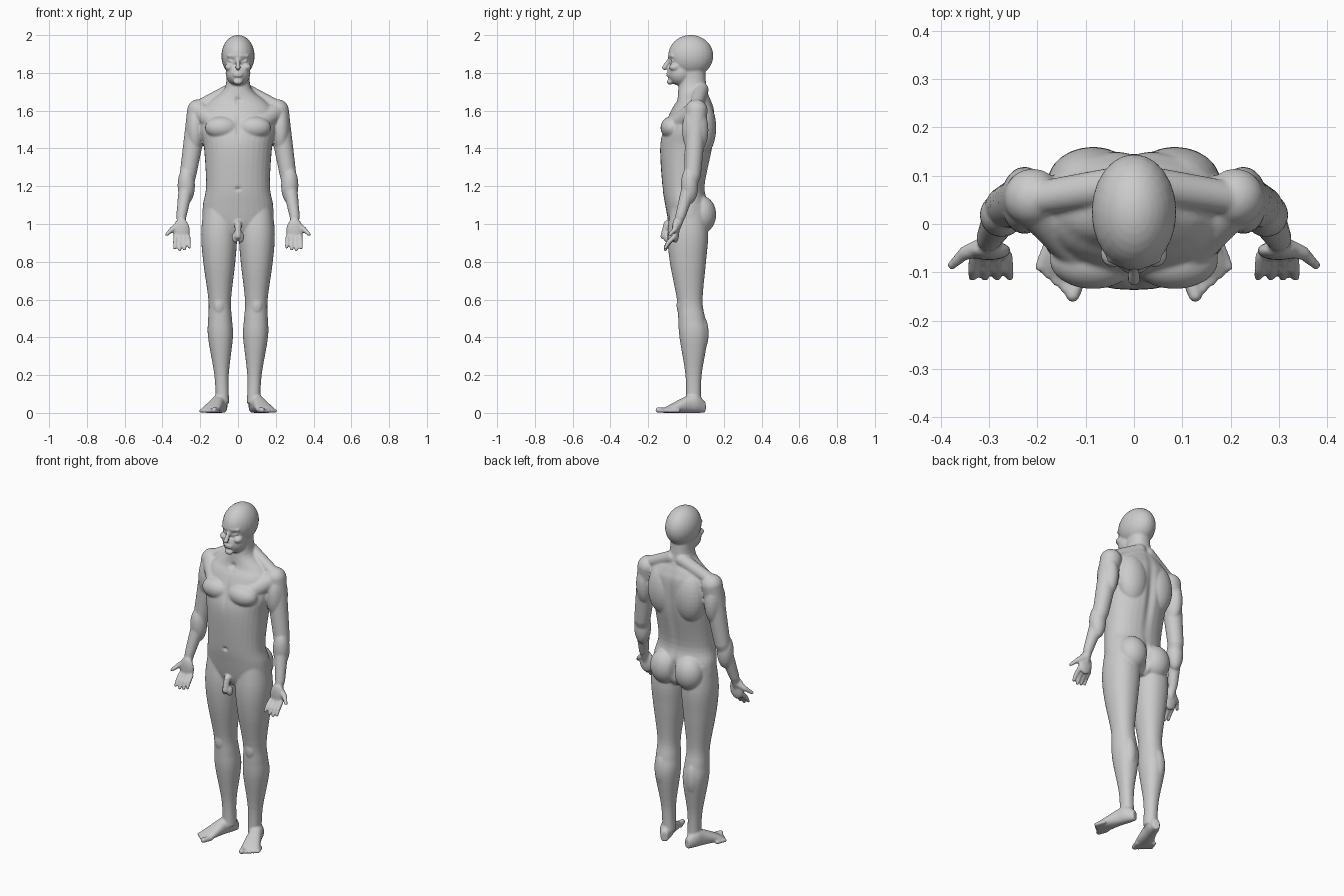
import bpy
import bmesh
from math import cos, sin, pi, exp, copysign, radians
from mathutils import Matrix, Vector

default_cube = bpy.data.objects.get("Cube")
if default_cube:
    bpy.data.objects.remove(default_cube, do_unlink=True)

bm = bmesh.new()


def catmull_rom(before, start, end, after, t):
    """Smooth value between start and end."""
    slope = end - before
    bend = 2 * before - 5 * start + 4 * end - after
    twist = 3 * (start - end) + after - before
    return start + t / 2 * (slope + t * (bend + t * twist))


def smooth_rows(rows, steps=5):
    """Fill in cross-sections between the given rows."""
    padded = [rows[0], *rows, rows[-1]]
    filled = []
    for group in zip(padded, padded[1:], padded[2:], padded[3:]):
        for step in range(steps):
            filled.append([catmull_rom(*column, step / steps) for column in zip(*group)])
    return filled + [rows[-1]]


def loft(rows, matrix=Matrix(), power=2.2, sides=32):
    """Closed skin through rows of height, centre x, centre y, radius x, radius y."""
    def rounded(value):
        return copysign(abs(value) ** (2 / power), value)

    angles = [2 * pi * side / sides for side in range(sides)]
    rings = []
    for height, centre_x, centre_y, radius_x, radius_y in smooth_rows(rows):
        ring = []
        for angle in angles:
            x = centre_x + radius_x * rounded(cos(angle))
            y = centre_y + radius_y * rounded(sin(angle))
            ring.append(bm.verts.new(matrix @ Vector((x, y, height))))
        rings.append(ring)
    for lower, upper in zip(rings, rings[1:]):
        for side in range(sides):
            following = (side + 1) % sides
            bm.faces.new((lower[side], lower[following], upper[following], upper[side]))
    bm.faces.new(reversed(rings[0]))
    bm.faces.new(rings[-1])


def blob(centre, radii):
    """Ellipsoid mass."""
    matrix = Matrix.Translation(centre) @ Matrix.Diagonal((*radii, 1))
    bmesh.ops.create_uvsphere(bm, u_segments=24, v_segments=16, radius=1, matrix=matrix)


def rod(start, end, start_radius, end_radius):
    """Tapered capsule between two points."""
    start, end = Vector(start), Vector(end)
    turn = (end - start).to_track_quat('Z', 'Y')
    ball = bmesh.ops.create_uvsphere(bm, u_segments=24, v_segments=15, radius=1)
    for vert in ball["verts"]:
        if vert.co.z > 0:
            vert.co = end + turn @ (vert.co * end_radius)
        else:
            vert.co = start + turn @ (vert.co * start_radius)


def mirror_parts():
    """Copy every part built so far to the other side."""
    geometry = bm.verts[:] + bm.edges[:] + bm.faces[:]
    copies = bmesh.ops.duplicate(bm, geom=geometry)["geom"]
    verts = [item for item in copies if isinstance(item, bmesh.types.BMVert)]
    faces = [item for item in copies if isinstance(item, bmesh.types.BMFace)]
    bmesh.ops.scale(bm, vec=(-1, 1, 1), verts=verts)
    bmesh.ops.reverse_faces(bm, faces=faces)


# Leg: height, centre y, radius; the shin leans inwards towards the ankle
leg = [(1.1, .01, .08), (.95, .01, .095), (.8, .01, .085), (.6, .02, .06),
       (.5, .03, .063), (.4, .04, .066), (.2, .04, .038), (.05, .04, .035)]
loft([(z, .1 - .02 * (1 - z) ** 2, y, radius, radius * 1.13) for z, y, radius in leg])
kneecap = (.1, -.03, .57)
blob(kneecap, (.03, .02, .05))
calf = (.1, .08, .42)
blob(calf, (.04, .04, .1))

# Foot: distance from heel, half width, half height; it rests on the ground
foot = Matrix.Translation((.075, .1, 0)) @ Matrix.Rotation(radians(20), 4, 'Z') @ Matrix.Rotation(radians(90), 4, 'X')
sole = [(0, .02, .03), (.05, .036, .05), (.1, .038, .045), (.2, .05, .02), (.23, .04, .01)]
loft([(reach, 0, height, width, height) for reach, width, height in sole], foot)
for toe in range(5):
    radius = .011 if toe else .015
    side = .021 * toe - .036
    reach = .25 - .008 * toe
    rod(foot @ Vector((side, radius, reach - .05)), foot @ Vector((side, radius, reach)), radius, radius)

# Arm
shoulder = Vector((.21, .055, 1.6))
elbow = Vector((.265, .035, 1.26))
wrist = Vector((.3, -.03, 1.04))
rod(shoulder, elbow, .06, .044)
rod(elbow, wrist, .044, .027)
biceps = shoulder.lerp(elbow, .3)
blob(biceps, (.05, .07, .13))
forearm = elbow.lerp(wrist, .25)
blob(forearm, (.046, .046, .1))

# Hand with thumb and fingers, palm facing forwards
palm = Vector((.3, -.055, .965))
rod(wrist, palm, .026, .02)
blob(palm, (.045, .02, .065))
thumb_joint = Vector((.35, -.06, .97))
rod(palm.lerp(wrist, .5), thumb_joint, .022, .015)
rod(thumb_joint, (.377, -.085, .945), .014, .01)
for finger in range(4):
    knuckle = Vector((.33 - .022 * finger, -.066, .93))
    tip = Vector((.335 - .026 * finger, -.11, .86 + .01 * abs(finger - 1.3)))
    joint = knuckle.lerp(tip, .5) - Vector((0, .006, 0))
    rod(knuckle, joint, .013, .012)
    rod(joint, tip, .012, .009)

# Muscle masses of the trunk
chest = Vector((.085, -.075, 1.51))
blob(chest, (.09, .06, .06))
shoulder_blade = (.085, .085, 1.51)
blob(shoulder_blade, (.095, .075, .15))
buttock = (.08, .08, 1.05)
blob(buttock, (.085, .08, .1))
nape = (.03, .08, 1.71)
shoulder_top = shoulder + Vector((-.02, 0, .03))
rod(nape, shoulder_top, .04, .035)
collarbone = (.02, -.05, 1.63)
rod(collarbone, shoulder_top, .012, .02)
rod(chest, shoulder, .05, .055)

# Paired features of face and groin
eye = (.036, -.075, 1.866)
blob(eye, (.015, .013, .01))
cheek = (.045, -.06, 1.83)
blob(cheek, (.025, .03, .02))
rod((.012, -.086, 1.89), (.05, -.073, 1.89), .01, .008)
blob((.015, -.1, .93), (.018, .02, .03))

mirror_parts()

# Trunk and neck: height, half width, front, back
trunk = [(.95, .1, -.07, .08), (1, .18, -.09, .12), (1.1, .186, -.11, .12), (1.2, .169, -.125, .1),
         (1.4, .18, -.137, .14), (1.5, .2, -.12, .15), (1.6, .19, -.08, .15), (1.65, .15, -.05, .135),
         (1.72, .07, -.04, .11), (1.84, .06, -.03, .1)]
loft([(z, 0, (front + back) / 2, width, (back - front) / 2) for z, width, front, back in trunk])

# Head
skull = (0, .025, 1.89)
blob(skull, (.088, .12, .111))
jaw = Vector((0, -.03, 1.8))
blob(jaw, (.066, .068, .068))
nose_bridge = (0, -.09, 1.87)
nose_tip = (0, -.114, 1.828)
rod(nose_bridge, nose_tip, .009, .014)
lips = jaw + Vector((0, -.063, -.01))
blob(lips, (.027, .014, .012))
chin = jaw + Vector((0, -.055, -.048))
blob(chin, (.025, .017, .015))

# Groin
rod((0, -.1, 1), (0, -.12, .935), .019, .016)

parts = bpy.data.meshes.new("body_parts")
bm.to_mesh(parts)
bm.free()
body = bpy.data.objects.new("body", parts)
bpy.context.collection.objects.link(body)

# Fuse the parts into one soft skin
fuse = body.modifiers.new("fuse", 'REMESH')
fuse.mode = 'VOXEL'
fuse.voxel_size = .0055
soften = body.modifiers.new("soften", 'SMOOTH')
soften.factor = .5
soften.iterations = 6
fused = body.evaluated_get(bpy.context.evaluated_depsgraph_get())
skin = bpy.data.meshes.new_from_object(fused)
body.modifiers.clear()
body.data = skin
bpy.data.meshes.remove(parts)
skin.name = "body"

# Grooves pressed into the skin: x, height, half width, half height, depth
front_grooves = {
    "eye_socket": (.036, 1.868, .017, .01, .009),
    "mouth": (0, 1.79, .025, .004, .005),
    "throat": (0, 1.655, .015, .015, .01),
    "breastbone": (0, 1.51, .012, .06, .008),
    "navel": (0, 1.185, .012, .01, .01),
}
back_grooves = {
    "spine": (0, 1.42, .022, .2, .012),
    "seat_cleft": (0, 1.04, .013, .07, .025),
}
for vert in skin.vertices:
    front = vert.co.y < 0
    push = 0
    for x, z, width, height, depth in (front_grooves if front else back_grooves).values():
        distance = ((abs(vert.co.x) - x) / width) ** 2 + ((vert.co.z - z) / height) ** 2
        push += depth * exp(-distance)
    vert.co.y += push if front else -push
skin.shade_smooth()

# Plain grey clay
clay = bpy.data.materials.new("grey_clay")
clay.use_nodes = True
grey = (.6, .6, .6, 1)
clay.diffuse_color = grey
clay.node_tree.nodes["Principled BSDF"].inputs["Base Color"].default_value = grey
skin.materials.clear()
skin.materials.append(clay)
